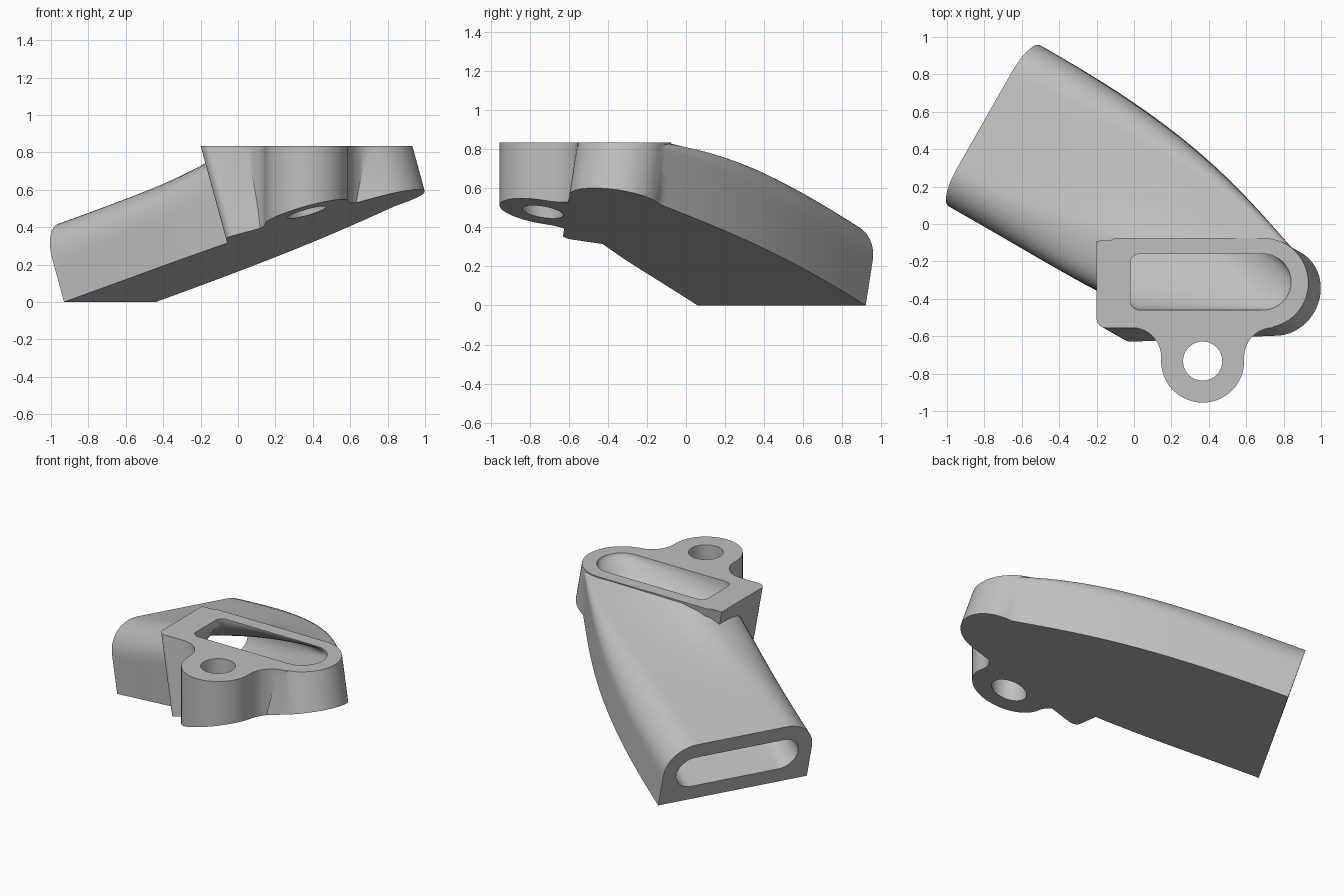
import bpy, bmesh
from math import sin, cos, radians
from mathutils import Vector as V

if "Cube" in bpy.data.objects:
    bpy.data.objects.remove(bpy.data.objects["Cube"])

# Frame of the sloping base: outlet corner, downstream, across and normal axes
CORNER = V((-0.93, 0.06, 0))
ACROSS = V((0.49, 0.86, 0))
FLOW = V((0.869, -0.495, 0))
SLOPE = 0.315
ALONG = (FLOW + V((0, 0, SLOPE))).normalized()
NORMAL = ALONG.cross(ACROSS).normalized()
UP = V((0, 0, 1))
TOP = 0.835

grey = bpy.data.materials.new("light_grey")
grey.use_nodes = True
grey.diffuse_color = (0.52, 0.52, 0.52, 1)
grey.node_tree.nodes["Principled BSDF"].inputs["Base Color"].default_value = (0.52, 0.52, 0.52, 1)


def height(p):
    """Distance above the base plane."""
    return (p - CORNER).dot(NORMAL)


def arc(cx, cy, r, a0, a1, n=16):
    angles = [radians(a0 + (a1 - a0) * i / n) for i in range(n + 1)]
    return [(cx + r * cos(a), cy + r * sin(a)) for a in angles]


def rounded(x0, x1, y0, y1, radii, n=10, sub=10):
    """Rounded rectangle with subdivided sides, counter-clockwise from lower left."""
    signs = ((1, 1), (-1, 1), (-1, -1), (1, -1))
    corners = []
    for k, (r, (sx, sy)) in enumerate(zip(radii, signs)):
        cx = (x0 if sx > 0 else x1) + sx * r
        cy = (y0 if sy > 0 else y1) + sy * r
        corners.append(arc(cx, cy, r, 180 + 90 * k, 270 + 90 * k, n))
    pts = []
    for k, c in enumerate(corners):
        a, b = V(c[-1]), V(corners[(k + 1) % 4][0])
        pts += [V(p) for p in c] + [a.lerp(b, i / sub) for i in range(1, sub)]
    return pts


def loft(name, rings):
    """Closed solid through equal-length rings of points."""
    bm = bmesh.new()
    rows = [[bm.verts.new(p) for p in ring] for ring in rings]
    n = len(rows[0])
    for a, b in zip(rows, rows[1:]):
        for i in range(n):
            j = (i + 1) % n
            bm.faces.new((a[i], a[j], b[j], b[i]))
    bm.faces.new(rows[0][::-1])
    bm.faces.new(rows[-1])
    bmesh.ops.remove_doubles(bm, verts=bm.verts, dist=1e-5)
    bmesh.ops.recalc_face_normals(bm, faces=bm.faces)
    mesh = bpy.data.meshes.new(name)
    bm.to_mesh(mesh)
    bm.free()
    mesh.materials.append(grey)
    obj = bpy.data.objects.new(name, mesh)
    bpy.context.collection.objects.link(obj)
    return obj


def prism(name, outline, direction, z0=0.0, z1=1.0):
    """Outline drawn at TOP height, extruded along a direction."""
    d = direction / direction.z
    return loft(name, [[V((x, y, TOP)) + d * (z - TOP) for x, y in outline] for z in (z0, z1)])


def bezier(p0, p1, p2, p3, t):
    s = 1 - t
    return p0 * s**3 + p1 * 3 * s * s * t + p2 * 3 * s * t * t + p3 * t**3


def combine(target, other, operation):
    mod = target.modifiers.new(operation, 'BOOLEAN')
    mod.operation, mod.object, mod.solver = operation, other, 'EXACT'
    bpy.context.view_layer.objects.active = target
    bpy.ops.object.modifier_apply(modifier=mod.name)
    bpy.data.objects.remove(other)


# Outer duct: arched outlet section sweeping up to the back edge of the flange
DUCT_H = 0.44


def flange_edge(u):
    """Where the duct roof meets the flange, from front left to back right."""
    rise = min(u / 0.25, 1)
    fall = max((u - 0.75) / 0.25, 0)
    y = -0.36 + 0.27 * rise * rise * (3 - 2 * rise) - 0.045 * fall * fall
    return V((-0.17 + 1.02 * u, y, TOP - 0.003))


arched = rounded(0, 1, -0.09, DUCT_H, (0, 0, 0.2, 0.2))
shouldered = rounded(0, 1, -0.09, DUCT_H, (0, 0, 0.05, 0.2))
paths = []
for (u, h), (ue, he) in zip(arched, shouldered):
    v = he / DUCT_H
    p0 = CORNER + ACROSS * u + NORMAL * h
    p3 = flange_edge(ue) - V((0.04 * ue * (1 - v), 0, 0))
    p3 = p3 - NORMAL * height(p3) * (1 - v)
    heading = V((0.9, -0.43, 0)).lerp(V((0.95, -1.08, 0)), ue)
    heading.z = SLOPE * heading.dot(FLOW) * (1 - v) + v * (0.55 - 0.4 * ue)
    paths.append((p0, p0 + ALONG * (0.65 + 0.28 * u), p3 - heading * 0.34, p3))
duct = loft("duct_body", [[bezier(*p, i / 32) for p in paths] for i in range(33)])

# Inlet flange, leaning with the base normal
flange = (arc(-0.15, -0.505, 0.05, 180, 270, 8) + arc(0.692, -0.315, 0.24, -90, 90, 32)
          + [(-0.1, -0.075), (-0.13, -0.088), (-0.2, -0.09)])
combine(duct, prism("inlet_flange", flange, NORMAL), 'UNION')

# Upright mounting tab with filleted neck
tab = ([(0, -0.4)] + arc(-0.01, -0.71, 0.155, 90, 0) + arc(0.367, -0.733, 0.222, 180, 360, 32)
       + arc(0.744, -0.71, 0.155, 180, 90) + [(0.744, -0.4)])
combine(duct, prism("mounting_tab", tab, UP, 0.05, 1.05), 'UNION')

# Trim the top level and the base to its slope
big = [(-3, -3), (3, -3), (3, 3), (-3, 3)]
combine(duct, prism("top_trim", big, UP, TOP, 2), 'DIFFERENCE')
base = [CORNER + ACROSS * x + ALONG * y for x, y in big]
combine(duct, loft("base_trim", [base, [p - NORMAL for p in base]]), 'DIFFERENCE')

# Air passage from the outlet slot to the inlet slot
paths = []
outlet = rounded(0.09, 0.91, 0.105, 0.335, (0.115,) * 4)
inlet = rounded(-0.02, 0.84, -0.46, -0.16, (0.05, 0.15, 0.15, 0.05))
for (u, h), (x, y) in zip(outlet, inlet):
    p0 = CORNER + ACROSS * u + NORMAL * h
    p3 = V((x, y, TOP))
    drop = (0.65 - 2 * (h - 0.105)) * (height(p3) - 0.1)
    paths.append((p0, p0 + ALONG * 0.7, p3 - UP * drop, p3))
rings = [[bezier(*p, i / 32) for p in paths] for i in range(33)]
rings = [[p - ALONG * 0.1 for p in rings[0]]] + rings + [[p + UP * 0.1 for p in rings[-1]]]
combine(duct, loft("air_passage", rings), 'DIFFERENCE')

# Bolt hole
combine(duct, prism("bolt_hole", arc(0.367, -0.733, 0.105, 0, 348.75, 31), UP, 0, 1.2),
        'DIFFERENCE')

bpy.ops.object.select_all(action='DESELECT')
duct.select_set(True)
bpy.context.view_layer.objects.active = duct
bpy.ops.object.shade_smooth_by_angle(angle=radians(30))
